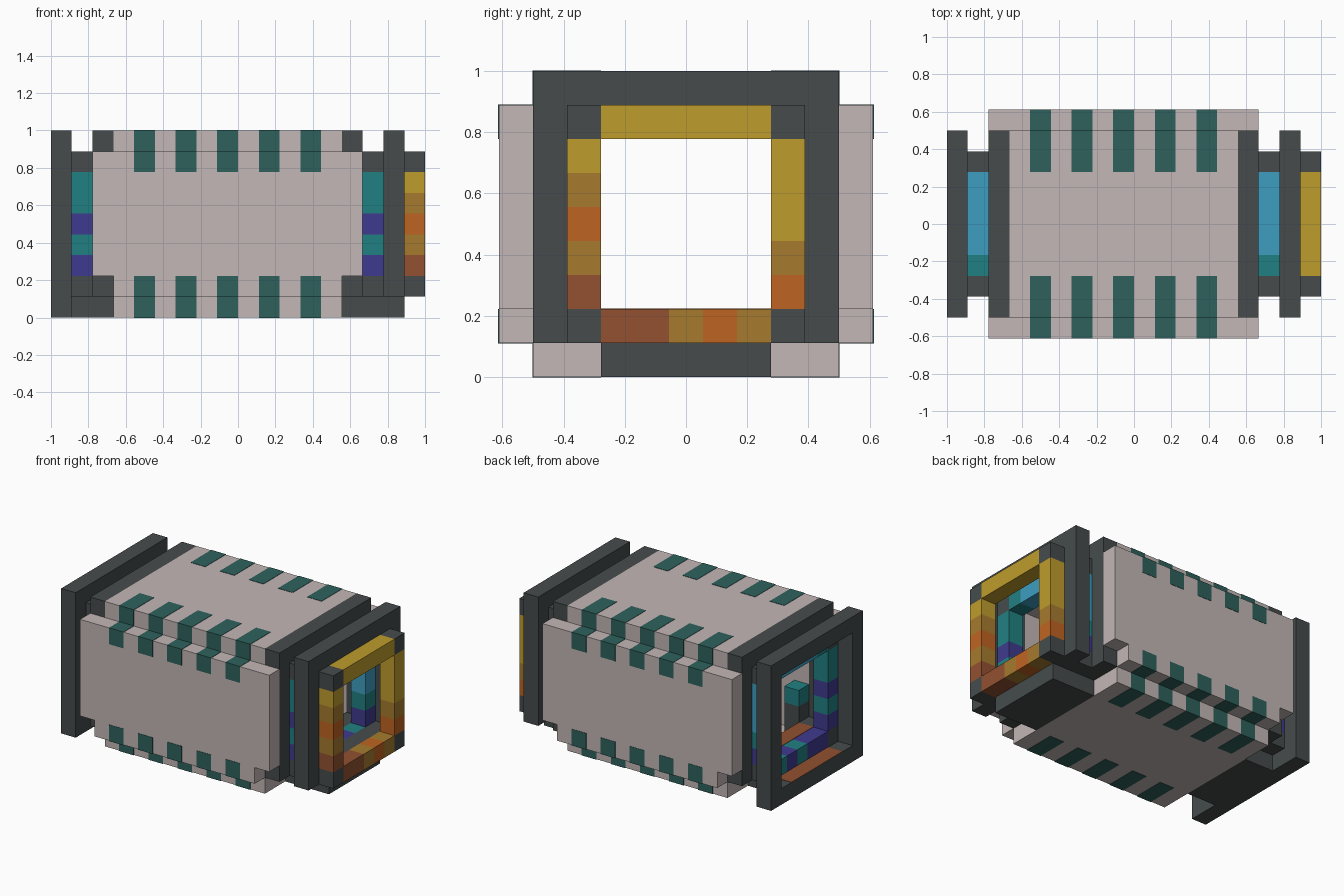
import bpy
import bmesh
from mathutils import Vector

cube = bpy.data.objects.get("Cube")
if cube:
    bpy.data.objects.remove(cube, do_unlink=True)


def linear(c):
    c /= 255
    return c / 12.92 if c <= 0.04045 else ((c + 0.055) / 1.055) ** 2.4


def material(name, *rgb):
    m = bpy.data.materials.new(name)
    col = [linear(c) for c in rgb] + [1]
    m.use_nodes = True
    m.diffuse_color = col
    m.node_tree.nodes["Principled BSDF"].inputs["Base Color"].default_value = col
    return m


MATS = {
    "pale": material("pale_shell", 195, 183, 182),
    "dark": material("dark_metal", 70, 75, 75),
    "green": material("deep_green", 46, 97, 92),
    "teal": material("teal", 33, 128, 130),
    "purple": material("purple", 63, 58, 143),
    "blue": material("sky_blue", 62, 158, 193),
    "yellow": material("yellow", 191, 156, 45),
    "ochre": material("ochre", 166, 123, 45),
    "orange": material("orange", 191, 100, 33),
    "brown": material("rust_brown", 146, 81, 48),
}
UNIT = 1 / 9          # one block
LIFT = 0.02           # how far painted plates stand proud, in blocks


def place(x, y, z):
    return Vector((x * UNIT - 1, (y - 5.5) * UNIT, z * UNIT))


def part(name, boxes):
    """One object from boxes given as (x range, y range, z range, colour)."""
    bm = bmesh.new()
    used = []
    for xs, ys, zs, colour in boxes:
        if colour not in used:
            used.append(colour)
        a = place(xs[0], ys[0], zs[0])
        b = place(xs[1], ys[1], zs[1])
        verts = bmesh.ops.create_cube(bm, size=1)["verts"]
        for v in verts:
            v.co = (a + b) / 2 + v.co * (b - a)
        for f in {f for v in verts for f in v.link_faces}:
            f.material_index = used.index(colour)
    mesh = bpy.data.meshes.new(name)
    bm.to_mesh(mesh)
    bm.free()
    for colour in used:
        mesh.materials.append(MATS[colour])
    obj = bpy.data.objects.new(name, mesh)
    bpy.context.collection.objects.link(obj)
    return obj


def frame(name, xs, bottom, sill, colour):
    """Rectangular hoop open along x."""
    return part(name, [
        (xs, (1, 2), (bottom, 9), colour),
        (xs, (9, 10), (bottom, 9), colour),
        (xs, (2, 9), (8, 9), colour),
        (xs, (2, 9), (bottom, sill), colour),
    ])


def banded_ring(name, x, front, back, top, base):
    """Ring of coloured blocks with dark corners."""
    xs = (x, x + 1)
    boxes = [(xs, (y, y + 1), (z, z + 1), "dark") for y in (2, 8) for z in (1, 7)]
    for i in range(5):
        up, across = (2 + i, 3 + i), (3 + i, 4 + i)
        boxes += [
            (xs, (2, 3), up, front[i]),
            (xs, (8, 9), up, back[i]),
            (xs, across, (7, 8), top[i]),
            (xs, across, (1, 2), base[i]),
        ]
    return part(name, boxes)


# End and body frames
frame("right_end_frame", (0, 1), 0, 1, "dark")
frame("right_body_frame", (2, 3), 1, 2, "dark")
frame("left_body_frame", (14, 15), 1, 2, "dark")
frame("left_end_frame", (16, 17), 1, 2, "dark")

# Hollow body and its side panels
frame("body_shell", (3, 14), 0, 1, "pale")
for side, ys in (("front", (0, 1)), ("back", (10, 11))):
    part(side + "_panel", [
        ((2, 15), ys, (2, 8), "pale"),
        ((3, 14), ys, (1, 2), "pale"),
    ])

# Keels joining the frames underneath
part("right_keel", [((1, 3), (3, 8), (0, 1), "dark")])
part("left_keel", [((14, 17), (3, 8), (0, 1), "dark")])

# Coloured rings
cool = dict(
    front=["purple", "teal", "purple", "teal", "teal"],
    back=["purple", "teal", "blue", "blue", "blue"],
    top=["teal"] + ["blue"] * 4,
    base=["purple", "purple", "teal", "purple", "teal"],
)
warm = dict(
    front=["brown", "ochre", "orange", "ochre", "yellow"],
    back=["orange", "ochre", "yellow", "yellow", "yellow"],
    top=["yellow"] * 5,
    base=["brown", "brown", "ochre", "orange", "ochre"],
)
banded_ring("right_cool_ring", 1, **cool)
banded_ring("left_cool_ring", 15, **cool)
banded_ring("left_warm_ring", 17, **warm)

# Green tabs wrapped over all four long edges
tabs = []
for x in range(4, 13, 2):
    xs = (x, x + 1)
    for y_flip in (False, True):
        for z_flip in (False, True):
            for ys, zs in (((-LIFT, 1), (7, 8 + LIFT)), ((1 - LIFT, 3), (8, 9 + LIFT))):
                if y_flip:
                    ys = (11 - ys[1], 11 - ys[0])
                if z_flip:
                    zs = (9 - zs[1], 9 - zs[0])
                tabs.append((xs, ys, zs, "green"))
part("edge_tabs", tabs)

# Rust sills inside the right end
part("right_sills", [
    ((0, 1), (3, 8), (1, 1 + LIFT), "brown"),
    ((2, 3), (3, 8), (2, 2 + LIFT), "brown"),
])

# Small post inside the body
part("inner_post", [
    ((3, 4), (2, 3), (1, 3), "dark"),
    ((3, 4), (2, 3), (3, 4), "teal"),
])
